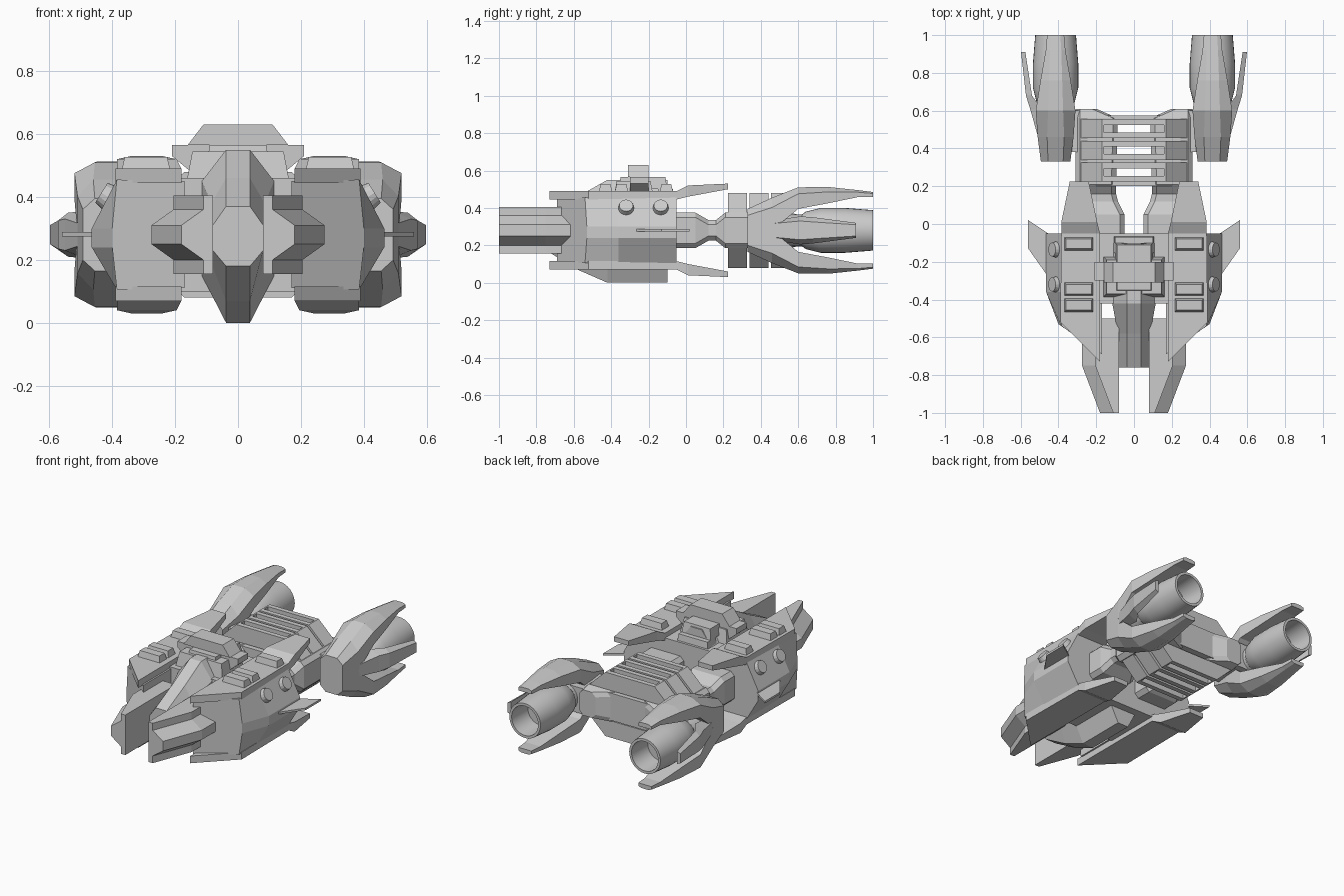
import bpy, bmesh, math
from mathutils import Matrix, Vector

if "Cube" in bpy.data.objects:
    bpy.data.objects.remove(bpy.data.objects["Cube"])

MID = 0.28  # height of the upper/lower symmetry plane

gray = bpy.data.materials.new("hull gray")
gray.use_nodes = True
gray.diffuse_color = (0.6, 0.6, 0.6, 1)
gray.node_tree.nodes["Principled BSDF"].inputs["Base Color"].default_value = (0.6, 0.6, 0.6, 1)


def finish(name, bm, mirror):
    bmesh.ops.recalc_face_normals(bm, faces=bm.faces)
    mesh = bpy.data.meshes.new(name)
    bm.to_mesh(mesh)
    bm.free()
    mesh.materials.append(gray)
    ob = bpy.data.objects.new(name, mesh)
    ob.location.z = MID
    bpy.context.collection.objects.link(ob)
    if mirror:
        mod = ob.modifiers.new("mirror", 'MIRROR')
        mod.use_axis = ["x" in mirror, False, "z" in mirror]
        mod.use_mirror_merge = False
    return ob


def loft(name, sections, mirror="x"):
    """Skin matching point loops and cap both ends."""
    bm = bmesh.new()
    rings = [[bm.verts.new((x, y, z - MID)) for x, y, z in s] for s in sections]
    n = len(rings[0])
    for a, b in zip(rings, rings[1:]):
        for i in range(n):
            j = (i + 1) % n
            bm.faces.new((a[i], a[j], b[j], b[i]))
    bm.faces.new(rings[0])
    bm.faces.new(rings[-1])
    return finish(name, bm, mirror)


def along_y(name, profile, y0, y1, mirror="x"):
    return loft(name, [[(x, y, z) for x, z in profile] for y in (y0, y1)], mirror)


def block(name, x0, x1, y0, y1, z0, z1, inset=0, mirror="x"):
    def ring(z, d):
        return [(x0 + d, y0 + d, z), (x1 - d, y0 + d, z), (x1 - d, y1 - d, z), (x0 + d, y1 - d, z)]
    return loft(name, [ring(z0, 0), ring(z1, inset)], mirror)


def both(half):
    """Close a right-hand outline with its reflection."""
    return half + [(-x, z) for x, z in reversed(half)]


# Central hull: wedge nose, canopy ridge and keel
def hull_ring(y, zt, xm, z1, z2, zb):
    return [(x, y, z) for x, z in both([(0.038, zt), (xm, z1), (xm, z2), (0.038, zb)])]

loft("central_hull", [hull_ring(-0.76, 0.37, 0.08, 0.31, 0.23, 0.18),
                      hull_ring(-0.58, 0.46, 0.085, 0.38, 0.19, 0.07),
                      hull_ring(-0.42, 0.55, 0.115, 0.45, 0.15, 0),
                      hull_ring(-0.1, 0.55, 0.115, 0.45, 0.15, 0)], "")
block("hull_core", -0.2, 0.2, -0.42, -0.05, 0.1, 0.46, mirror="")

# Bridge stacked on the centre
block("bridge_deck", -0.165, 0.165, -0.39, -0.17, 0.44, 0.545, 0.02, "")
along_y("bridge_base", both([(0.21, 0.565), (0.21, 0.53), (0.15, 0.48)]), -0.3, -0.2, "")
block("bridge_ridge", -0.1, 0.1, -0.36, -0.1, 0.5, 0.565, 0.01, "")
along_y("bridge_top", both([(0.11, 0.63), (0.16, 0.565)]), -0.31, -0.2, "")
block("rear_deck", -0.11, 0.11, -0.16, -0.06, 0.42, 0.5, 0.01, "")

# Side hulls with a low outer ridge
def side_ring(yi, yo, xr, yr):
    return [(0.17, yi, 0.11), (0.17, yi, 0.45), (0.385, yo, 0.455),
            (xr, yr, 0.30), (xr, yr, 0.24), (0.385, yo, 0.105)]

loft("side_hull", [side_ring(-0.69, -0.54, 0.40, -0.53),
                   side_ring(-0.36, -0.36, 0.465, -0.36),
                   side_ring(-0.05, -0.05, 0.465, -0.05)])

# Upper and lower armour plates with swept tails
outline = [(0.18, -0.73), (0.39, -0.52), (0.385, -0.05), (0.18, -0.05)]
loft("armour_plate", [[(x, y, z) for x, y in outline] for z in (0.445, 0.49)], "xz")

def tail_ring(y, x0, x1, z0, z1):
    return [(x0, y, z0), (x1, y, z0), (x1, y, z1), (x0, y, z1)]

loft("armour_tail", [tail_ring(-0.05, 0.18, 0.385, 0.445, 0.49),
                     tail_ring(0.01, 0.195, 0.385, 0.46, 0.52),
                     tail_ring(0.225, 0.24, 0.34, 0.5, 0.53)], "xz")
for i, y in enumerate((-0.43, -0.345, -0.105)):
    block(f"deck_pad_{i}", 0.215, 0.37, y - 0.036, y + 0.036, 0.485, 0.527, 0.01)

# Round side ports
for i, y in enumerate((-0.32, -0.135)):
    bm = bmesh.new()
    tilt = Matrix.Rotation(math.radians(58), 4, 'Y')
    bmesh.ops.create_cone(bm, cap_ends=True, segments=16, radius1=0.047, radius2=0.037,
                          depth=0.05, matrix=Matrix.Translation((0.413, y, 0.40 - MID)) @ tilt)
    finish(f"side_port_{i}", bm, "x")

# Thin side fins
fin = [(0.44, -0.3), (0.56, -0.13), (0.56, 0.02), (0.44, -0.06)]
loft("side_fin", [[(x, y, z) for x, y in fin] for z in (0.275, 0.288)])

# Forward prongs: outer side flares towards the back
def prong_ring(y, out):
    half = [(0.11 + out, 0.405), (0.11 + out, 0.36), (0.18 + out, 0.31)]
    loop = [(0.08, 0.405)] + half + [(x, 2 * MID - z) for x, z in reversed(half)] + [(0.08, 0.155)]
    return [(x, y, z) for x, z in loop]

loft("front_prong", [prong_ring(-1, 0), prong_ring(-0.75, 0.095), prong_ring(-0.5, 0.095)])

# Rear arms: pinched neck, then a long beam to the engines
def arm_ring(y, x0, x1, h):
    c = 0.025
    loop = [(x0, h - c), (x0 + c, h), (x1 - c, h), (x1, h - c),
            (x1, c - h), (x1 - c, -h), (x0 + c, -h), (x0, c - h)]
    return [(x, y, MID + z) for x, z in loop]

loft("rear_arm", [arm_ring(-0.07, 0.05, 0.3, 0.095), arm_ring(0.05, 0.05, 0.3, 0.095),
                  arm_ring(0.12, 0.085, 0.28, 0.055), arm_ring(0.16, 0.095, 0.28, 0.055),
                  arm_ring(0.21, 0.095, 0.31, 0.095), arm_ring(0.56, 0.085, 0.31, 0.095),
                  arm_ring(0.61, 0.2, 0.31, 0.08)])
block("engine_pylon", 0.28, 0.4, 0.38, 0.6, 0.2, 0.36)
for i, y in enumerate((0.222, 0.332, 0.448, 0.555)):
    block(f"cross_bar_{i}", -0.2, 0.2, y - 0.02, y + 0.02, 0.2, 0.37, mirror="")

# Slotted ribs above and below the arms
bar = both([(0.17, 0.48), (0.28, 0.375)])
end = [(0.16, 0.48), (0.17, 0.48), (0.28, 0.375), (0.16, 0.375)]
for i, y in enumerate((0.275, 0.39, 0.505)):
    for side in (-1, 1):
        a, b = y + side * 0.02, y + side * 0.05
        along_y(f"rib_bar_{i}_{side}", bar, min(a, b), max(a, b), "z")
    along_y(f"rib_end_{i}", end, y - 0.02, y + 0.02, "xz")

# Engine cowls: clawed shells above and below each nozzle
EX = 0.415

def cowl_ring(y, w, t, zb, zt):
    s = zt - 0.3 * (zt - zb)
    return [(EX + x, y, z) for x, z in both([(w, zb), (w, s), (t, zt)])]

loft("engine_cowl", [cowl_ring(0.33, 0.078, 0.04, MID, 0.395),
                     cowl_ring(0.46, 0.095, 0.045, MID, 0.455),
                     cowl_ring(0.6, 0.105, 0.04, 0.395, 0.51),
                     cowl_ring(0.76, 0.08, 0.035, 0.425, 0.512),
                     cowl_ring(0.92, 0.052, 0.03, 0.458, 0.495),
                     cowl_ring(1.0, 0.045, 0.025, 0.458, 0.485)], "xz")

# Outer engine claws
def claw_ring(y, x0, x1, hi, ho):
    return [(x0, y, MID - hi), (x1, y, MID - ho), (x1, y, MID + ho), (x0, y, MID + hi)]

loft("engine_claw", [claw_ring(0.45, 0.47, 0.505, 0.05, 0.035),
                     claw_ring(0.61, 0.49, 0.55, 0.075, 0.05),
                     claw_ring(0.68, 0.54, 0.572, 0.07, 0.045),
                     claw_ring(0.91, 0.575, 0.598, 0.04, 0.03)])

# Hollow engine nozzles, turned about the y axis
profile = [(0.0, 0.5), (0.085, 0.5), (0.085, 0.62), (0.1, 0.64), (0.12, 0.72), (0.12, 0.85),
           (0.108, 1.0), (0.092, 1.0), (0.085, 0.85), (0.0, 0.85)]
bm = bmesh.new()
verts = [bm.verts.new((EX + r, y, 0)) for r, y in profile]
edges = [bm.edges.new(pair) for pair in zip(verts, verts[1:])]
bmesh.ops.spin(bm, geom=verts + edges, cent=Vector((EX, 0, 0)), axis=(0, 1, 0),
               angle=math.tau, steps=32)
bmesh.ops.remove_doubles(bm, verts=bm.verts, dist=0.0005)
nozzle = finish("engine_nozzle", bm, "x")
bpy.ops.object.select_all(action='DESELECT')
nozzle.select_set(True)
bpy.context.view_layer.objects.active = nozzle
bpy.ops.object.shade_smooth_by_angle(angle=math.radians(25))
